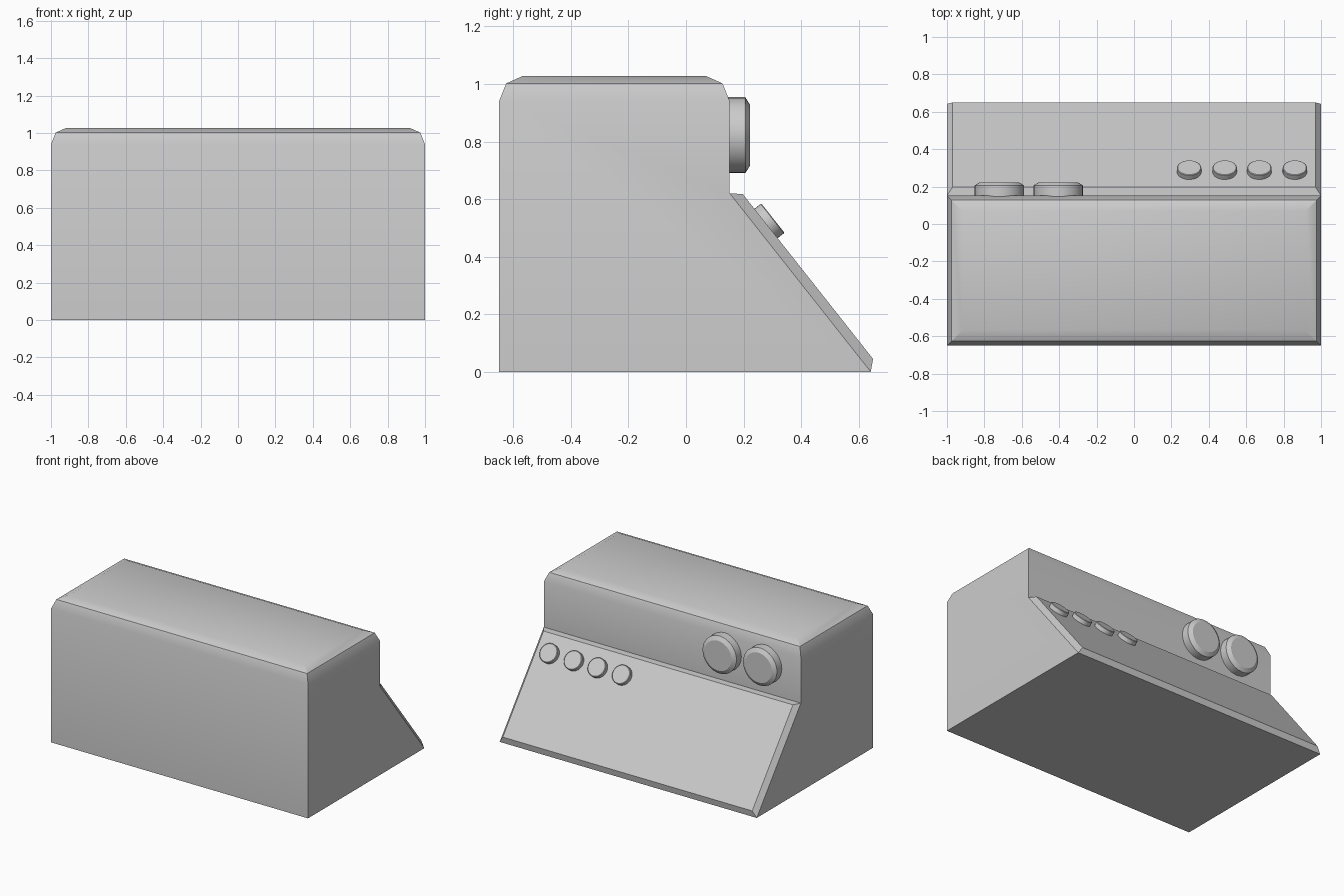
import bpy, bmesh, math
from mathutils import Vector, Matrix

cube = bpy.data.objects.get("Cube")
if cube:
    bpy.data.objects.remove(cube, do_unlink=True)

grey = bpy.data.materials.new("plain grey")
grey.use_nodes = True
colour = (0.6, 0.6, 0.6, 1)
grey.diffuse_color = colour
grey.node_tree.nodes["Principled BSDF"].inputs["Base Color"].default_value = colour


def finish(bm, name):
    bmesh.ops.recalc_face_normals(bm, faces=bm.faces)
    mesh = bpy.data.meshes.new(name)
    bm.to_mesh(mesh)
    bm.free()
    mesh.materials.append(grey)
    obj = bpy.data.objects.new(name, mesh)
    bpy.context.collection.objects.link(obj)
    bpy.ops.object.select_all(action='DESELECT')
    obj.select_set(True)
    bpy.context.view_layer.objects.active = obj
    bpy.ops.object.shade_smooth_by_angle(angle=math.radians(30))
    return obj


def raise_face(bm, face, inset, height):
    bm.normal_update()
    bmesh.ops.inset_individual(bm, faces=[face], thickness=inset,
                               depth=height, use_even_offset=True)


# Housing: side profile extruded across the width
profile = [(-0.65, 0), (-0.65, 0.94), (0.152, 0.94), (0.152, 0.62), (0.642, 0)]
bm = bmesh.new()
side = bm.faces.new([bm.verts.new((-1, y, z)) for y, z in profile])
ext = bmesh.ops.extrude_face_region(bm, geom=[side])
bmesh.ops.translate(bm, vec=(2, 0, 0),
                    verts=[g for g in ext["geom"] if isinstance(g, bmesh.types.BMVert)])
bmesh.ops.recalc_face_normals(bm, faces=bm.faces)
bm.normal_update()
top = next(f for f in bm.faces if f.normal.z > 0.9)
slope = next(f for f in bm.faces if f.normal.z > 0.3 and f.normal.y > 0.3)
slope_normal = slope.normal.copy()
# Two-step chamfered lid and raised control panel
raise_face(bm, top, 0.025, 0.062)
raise_face(bm, top, 0.058, 0.026)
raise_face(bm, slope, 0.03, 0.034)
finish(bm, "housing")


def knob(name, base, axis, radius, height, chamfer, rise):
    """Round knob with a chamfered face, standing on base along axis."""
    bm = bmesh.new()
    depth = height - rise
    bmesh.ops.create_cone(bm, cap_ends=True, segments=32, radius1=radius,
                          radius2=radius, depth=depth,
                          matrix=Matrix.Translation((0, 0, depth / 2)))
    bm.normal_update()
    face = next(f for f in bm.faces if f.normal.z > 0.9)
    raise_face(bm, face, chamfer, rise)
    obj = finish(bm, name)
    obj.matrix_world = (Matrix.Translation(base)
                        @ axis.to_track_quat('Z', 'Y').to_matrix().to_4x4())


# Two large dials on the upright wall
for i, x in enumerate((-0.72, -0.405)):
    knob(f"large_dial_{i + 1}", Vector((x, 0.145, 0.822)), Vector((0, 1, 0)),
         0.132, 0.078, 0.027, 0.017)

# Row of four small buttons on the sloped panel
for i, x in enumerate((0.295, 0.485, 0.67, 0.86)):
    knob(f"small_button_{i + 1}", Vector((x, 0.302, 0.534)) - slope_normal * 0.04,
         slope_normal, 0.065, 0.04, 0.004, 0.003)
